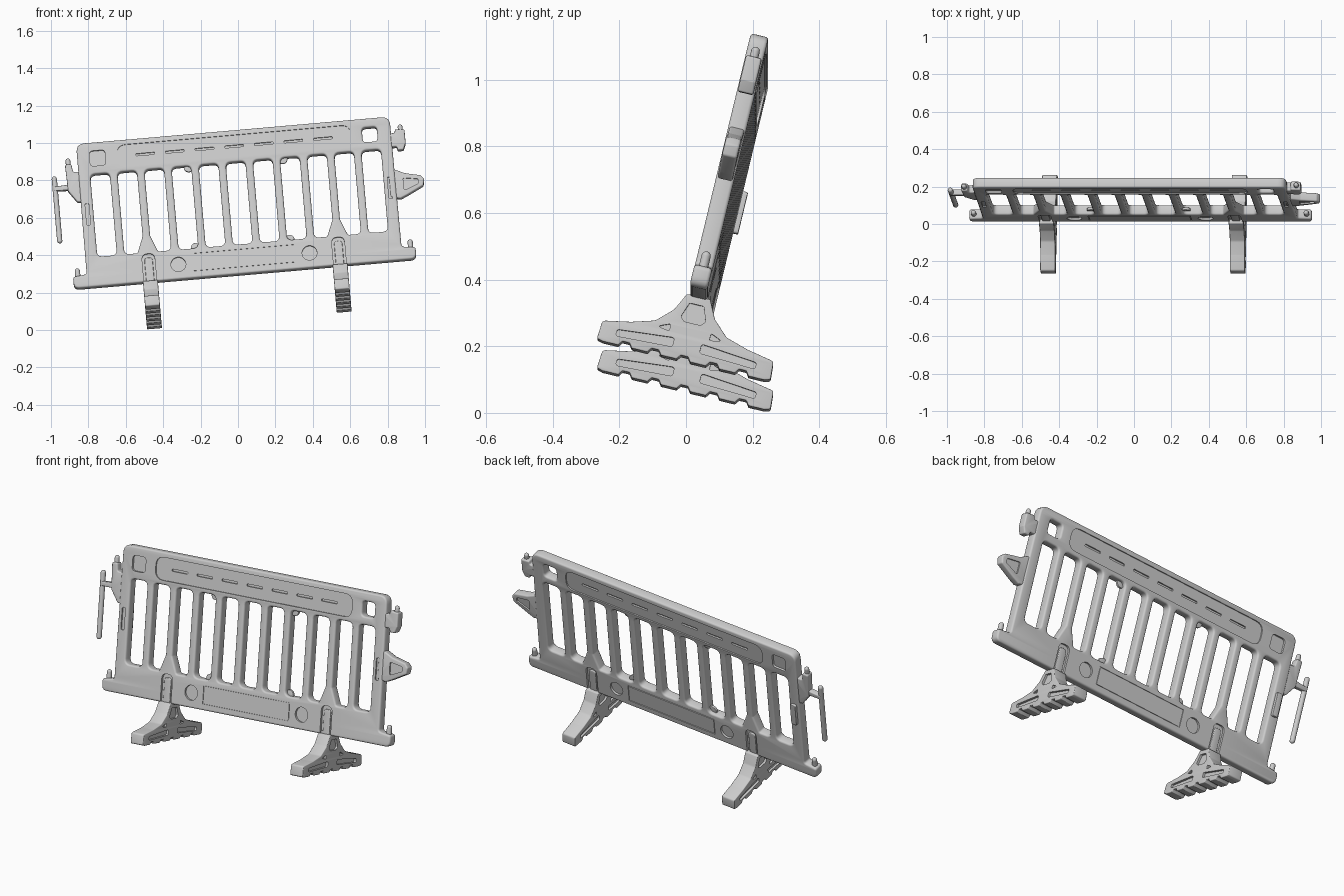
import bpy, bmesh, math
from mathutils import Matrix, Vector

if "Cube" in bpy.data.objects:
    bpy.data.objects.remove(bpy.data.objects["Cube"])

R, T = Matrix.Rotation, Matrix.Translation
# Whole barrier leans back and to one side; local frame is (width, depth, height)
PLACE = (T((0, -0.033, 0)) @ R(math.radians(-5), 4, 'Y')
         @ R(math.radians(-13.5), 4, 'X') @ T((0.065, 0, 0)))
FACE = PLACE @ R(math.radians(90), 4, 'X')            # profiles drawn in width/height
SIDE = Matrix(((0, 0, 1, 0), (1, 0, 0, 0), (0, 1, 0, 0), (0, 0, 0, 1)))  # depth/height


def fillet(pts, r=0.0, seg=5):
    """Round the corners of a polygon; a point may carry its own radius."""
    out, n = [], len(pts)
    for i in range(n):
        p = Vector(pts[i][:2])
        a = Vector(pts[i - 1][:2]) - p
        b = Vector(pts[(i + 1) % n][:2]) - p
        rad = pts[i][2] if len(pts[i]) > 2 else r
        ang = a.angle(b)
        if rad <= 0 or ang > 3.1:
            out.append(p)
            continue
        d = min(rad / math.tan(ang / 2), 0.48 * a.length, 0.48 * b.length)
        s, e = p + a.normalized() * d, p + b.normalized() * d
        for k in range(seg + 1):
            t = k / seg
            out.append(s * (1 - t) ** 2 + p * 2 * t * (1 - t) + e * t * t)
    return out


def rect(cx, cy, hx, hy, r):
    return fillet([(cx - hx, cy - hy), (cx + hx, cy - hy),
                   (cx + hx, cy + hy), (cx - hx, cy + hy)], r)


def disc(cx, cy, r, n=24):
    return [(cx + r * math.cos(k * math.tau / n), cy + r * math.sin(k * math.tau / n))
            for k in range(n)]


def mesh_object(name, bm, matrix):
    bmesh.ops.transform(bm, matrix=matrix, verts=bm.verts)
    bmesh.ops.recalc_face_normals(bm, faces=bm.faces)
    me = bpy.data.meshes.new(name)
    bm.to_mesh(me)
    bm.free()
    ob = bpy.data.objects.new(name, me)
    bpy.context.collection.objects.link(ob)
    return ob


def plate(name, loops, thick, bevel, matrix):
    """Extruded flat profile with holes and rounded edges."""
    cu = bpy.data.curves.new(name, 'CURVE')
    cu.dimensions, cu.fill_mode = '2D', 'BOTH'
    cu.extrude = thick / 2 - bevel
    cu.bevel_depth, cu.offset, cu.bevel_resolution = bevel, -bevel, 2
    for loop in loops:
        sp = cu.splines.new('POLY')
        sp.points.add(len(loop) - 1)
        for q, p in zip(sp.points, loop):
            q.co = (p[0], p[1], 0, 1)
        sp.use_cyclic_u = True
    tmp = bpy.data.objects.new(name + "_curve", cu)
    bpy.context.collection.objects.link(tmp)
    me = bpy.data.meshes.new_from_object(
        tmp.evaluated_get(bpy.context.evaluated_depsgraph_get()))
    bm = bmesh.new()
    bm.from_mesh(me)
    bpy.data.objects.remove(tmp)
    bmesh.ops.remove_doubles(bm, verts=bm.verts, dist=1e-5)
    return mesh_object(name, bm, matrix)


def recess(target, loops, half, depth, matrix, sides=(1, -1)):
    """Sink profiles into the faces of a plate."""
    for s in sides:
        z = s * (half - depth / 2 + 0.01)
        cutter = plate("cutter", loops, depth + 0.02, 0, matrix @ T((0, 0, z)))
        cutter.hide_render = True
        mod = target.modifiers.new("recess", 'BOOLEAN')
        mod.operation, mod.solver, mod.object = 'DIFFERENCE', 'EXACT', cutter
        ev = target.evaluated_get(bpy.context.evaluated_depsgraph_get())
        me = bpy.data.meshes.new_from_object(ev)
        target.modifiers.clear()
        if len(me.vertices) >= len(target.data.vertices):
            target.data = me
        bpy.data.objects.remove(cutter)


def pin(name, x, v0, v1, r, n=0.0):
    """Upright round peg with domed ends."""
    bm = bmesh.new()
    bmesh.ops.create_cone(bm, cap_ends=True, segments=16, radius1=r, radius2=r,
                          depth=v1 - v0, matrix=T((0, 0, (v0 + v1) / 2)))
    for v in (v0, v1):
        bmesh.ops.create_uvsphere(bm, u_segments=16, v_segments=8, radius=r,
                                  matrix=T((0, 0, v)))
    return mesh_object(name, bm, PLACE @ T((x, n, 0)))


# Main panel: outline with bottom flanges, eleven slots and one corner hole
THICK, HALF, FOOT_X = 0.055, 0.0275, 0.509
half_outline = [(0.919, 0.301, 0.035), (0.919, 0.365, 0.015), (0.845, 0.374, 0.015),
                (0.841, 1.092, 0.045)]
outline = fillet(half_outline + [(-x, y, r) for x, y, r in reversed(half_outline)])
loops = [outline]
H, BOT, TOP = 0.0525, 0.464, 0.918
flare = {1: 1, 2: -1, 8: 1, 9: -1}          # slots beside the feet lose one lower corner
for i in range(11):
    c, s = (i - 5) * 0.1455, flare.get(i, 1)
    pts = [(-H, BOT, 0.028), (H, BOT, 0.028), (H, TOP, 0.028), (-H, TOP, 0.028)]
    if i in flare:
        pts[1:2] = [(H - 0.035, BOT, 0.012), (H, BOT + 0.09, 0.02)]
    loops.append(fillet([(c + s * x, y, r) for x, y, r in pts]))
loops.append(rect(0.728, 1.003, 0.04, 0.04, 0.02))
panel = plate("barrier_panel", loops, THICK, 0.01, FACE)

# Sunken details on both faces
recess(panel, [rect(0, 1.003, 0.627, 0.061, 0.05)], HALF, 0.007, FACE)
recess(panel, [rect(-0.733, 1.003, 0.042, 0.042, 0.02),
               disc(-0.352, 0.382, 0.04), disc(0.352, 0.382, 0.04)], HALF, 0.012, FACE)
recess(panel, [rect(s * FOOT_X, 0.365, 0.034, 0.09, 0.03) for s in (-1, 1)],
       HALF, 0.0125, FACE)
recess(panel, [rect(0, 0.385, 0.275, 0.05, 0.004), rect(0, 0.385, 0.271, 0.046, 0.003)],
       HALF, 0.004, FACE)
recess(panel, [rect((k - 3) * 0.159, 1.004, 0.05, 0.006, 0.004) for k in range(7)],
       HALF, 0.016, FACE)
recess(panel, [rect(s * 0.811, 0.7, 0.01, 0.06, 0.008) for s in (-1, 1)],
       HALF, 0.008, FACE, (1,))

# Raised pad at the back of the left edge, small webs in slot corners
plate("edge_pad", [rect(-0.81, 0.695, 0.017, 0.065, 0.01)], 0.022, 0.003,
      FACE @ T((0, 0, -0.032)))
for s in (-1, 1):
    for v in (0.914, 0.47):
        plate("slot_corner_web", [disc(s * 0.252, v, 0.026)], 0.014, 0.002, FACE)

# Left connector: tab, arm and hanging bar
plate("left_tab", [fillet([(-0.81, 0.77), (-0.86, 0.775), (-0.905, 0.84),
                           (-0.91, 0.985), (-0.875, 0.985), (-0.87, 0.94),
                           (-0.81, 0.94)], 0.012)], 0.042, 0.007, FACE)
pin("left_tab_pin", -0.892, 0.97, 1.008, 0.013)
plate("left_arm", [fillet([(-0.83, 0.825), (-0.83, 0.895), (-0.9, 0.875),
                           (-0.98, 0.87), (-0.98, 0.847), (-0.9, 0.845)], 0.005)],
      0.032, 0.005, FACE)
pin("left_hanging_bar", -0.973, 0.574, 0.915, 0.014)

# Right connector: upper tab with pegs, and tapered tongue
plate("right_tab", [fillet([(0.82, 0.925), (0.865, 0.925), (0.87, 0.905), (0.9, 0.905),
                            (0.915, 0.94), (0.915, 1.015), (0.865, 1.02),
                            (0.86, 1.0), (0.82, 1.0)], 0.008)], 0.048, 0.007, FACE)
pin("right_tab_pin", 0.893, 1.0, 1.035, 0.013)
tongue_pts = [(0.81, 0.808), (0.845, 0.8), (0.895, 0.776), (0.98, 0.757),
              (0.997, 0.735), (0.99, 0.7), (0.9, 0.655), (0.863, 0.639), (0.81, 0.65)]
tongue = plate("right_tongue", [fillet(tongue_pts, 0.012)], 0.046, 0.008, FACE)
recess(tongue, [fillet([(0.885, 0.75), (0.965, 0.737), (0.965, 0.712), (0.885, 0.68)],
                       0.008)], 0.023, 0.008, FACE)

# Pegs on the bottom flanges
for s in (-1, 1):
    pin("flange_pin", s * 0.893, 0.355, 0.4, 0.014)

# Feet: flared blocks with ridged soles, side pockets and a tenon into the panel
rise = [(0.268, 0.112, 0.008), (0.264, 0.168, 0.012), (0.18, 0.184, 0.03),
        (0.11, 0.205, 0.03), (0.063, 0.25, 0.03), (0.036, 0.305, 0.008)]
sole = []
for k in range(6):
    x = -0.225 + k * 0.09
    sole += [(x - 0.034, 0.121, 0.004), (x - 0.024, 0.107, 0.004),
             (x + 0.024, 0.107, 0.004), (x + 0.034, 0.121, 0.004)]
foot_outline = fillet(sole[1:-1] + rise + [(-x, y, r) for x, y, r in reversed(rise)], seg=3)
pockets = [fillet([(-0.022, 0.28), (0.022, 0.28), (0.038, 0.235), (0.025, 0.222),
                   (-0.025, 0.222), (-0.038, 0.235)], 0.006)]
for s in (-1, 1):
    pockets.append(fillet([(s * 0.042, 0.168), (s * 0.215, 0.152), (s * 0.215, 0.132),
                           (s * 0.042, 0.14)], 0.008))
    pockets.append(fillet([(s * 0.062, 0.206), (s * 0.1, 0.19), (s * 0.062, 0.184)], 0.004))
for side, s in (("left", -1), ("right", 1)):
    m = PLACE @ T((s * FOOT_X, 0, 0)) @ SIDE
    foot = plate(side + "_foot", [foot_outline], 0.08, 0.004, m)
    recess(foot, pockets, 0.04, 0.012, m)
    plate(side + "_foot_tenon", [rect(s * FOOT_X, 0.36, 0.022, 0.075, 0.018)],
          0.044, 0.004, FACE)

# Smooth shading with crisp edges
for ob in bpy.data.objects:
    ob.select_set(ob.type == 'MESH')
bpy.context.view_layer.objects.active = panel
bpy.ops.object.shade_smooth_by_angle(angle=math.radians(35))
